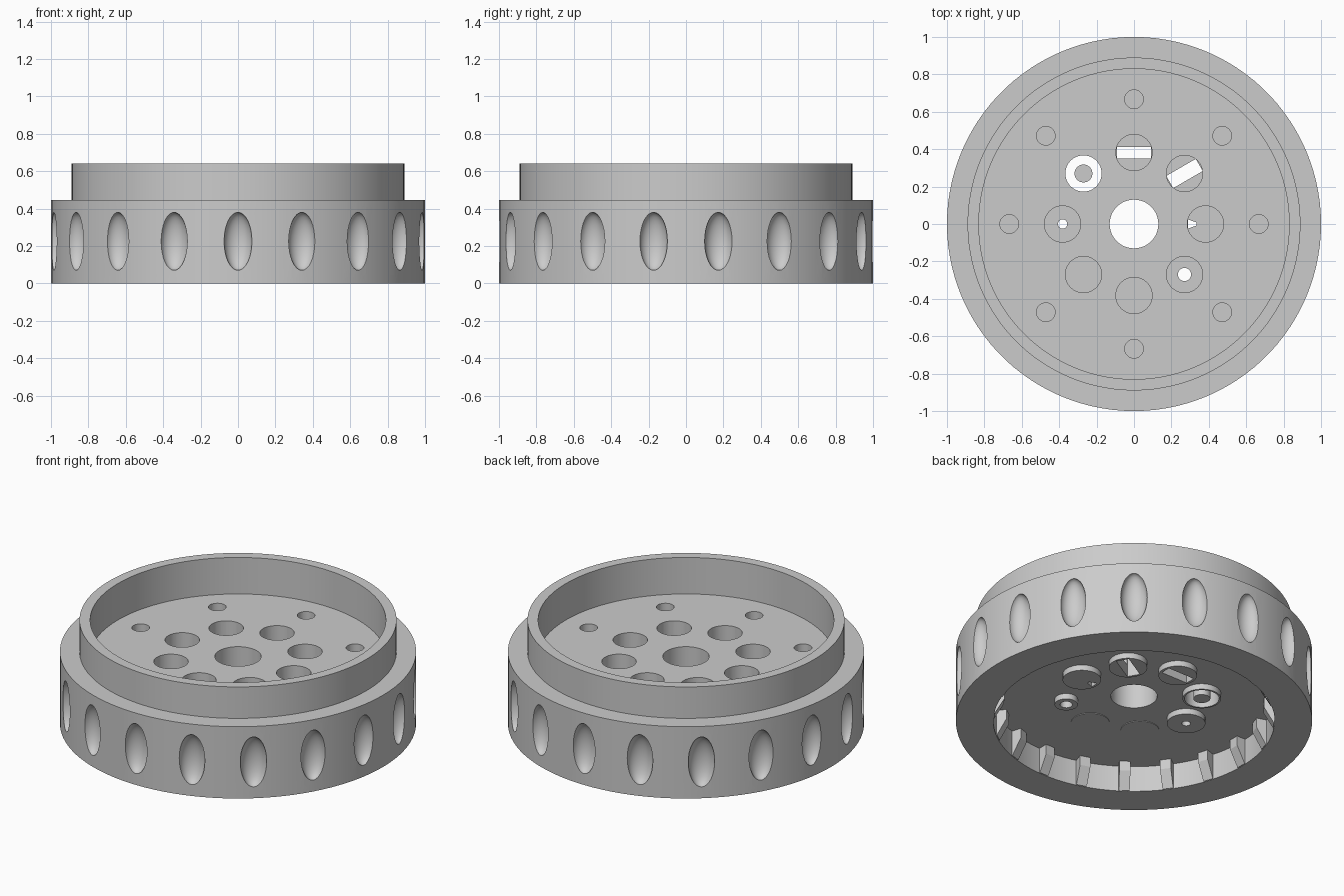
import bpy, bmesh
from math import sin, cos, pi, radians
from mathutils import Matrix, Vector

cube = bpy.data.objects.get("Cube")
if cube:
    bpy.data.objects.remove(cube)

grey = bpy.data.materials.new("grey_plastic")
grey.use_nodes = True
grey.diffuse_color = (0.6, 0.6, 0.6, 1)
grey.node_tree.nodes["Principled BSDF"].inputs["Base Color"].default_value = (0.6, 0.6, 0.6, 1)

FLOOR, DECK, POCKET, ORBIT = 0.16, 0.414, 0.20, 0.382


def make(name, bm):
    bmesh.ops.recalc_face_normals(bm, faces=bm.faces)
    mesh = bpy.data.meshes.new(name)
    bm.to_mesh(mesh)
    bm.free()
    mesh.materials.append(grey)
    ob = bpy.data.objects.new(name, mesh)
    bpy.context.collection.objects.link(ob)
    return ob


def polar(r, deg, z=0.0):
    return Vector((r * cos(radians(deg)), r * sin(radians(deg)), z))


def cylinder(bm, r, centre, z0, z1, segments=40):
    bmesh.ops.create_cone(bm, cap_ends=True, segments=segments, radius1=r, radius2=r, depth=z1 - z0,
                          matrix=Matrix.Translation((centre.x, centre.y, (z0 + z1) / 2)))


def prism(bm, outline, z0, z1):
    face = bm.faces.new([bm.verts.new((p.x, p.y, z0)) for p in outline])
    new = bmesh.ops.extrude_face_region(bm, geom=[face])["geom"]
    bmesh.ops.translate(bm, verts=[v for v in new if isinstance(v, bmesh.types.BMVert)],
                        vec=(0, 0, z1 - z0))


def slot(bm, centre, deg, width):
    along, across = polar(0.091, deg), polar(width / 2, deg + 90)
    prism(bm, [centre - along - across, centre + along - across,
               centre + along + across, centre - along + across], 0.05, 0.25)


def boolean(target, bm, operation):
    tool = make("boolean_helper", bm)
    tool.hide_render = True
    mod = target.modifiers.new("shape", 'BOOLEAN')
    mod.operation, mod.object, mod.solver = operation, tool, 'EXACT'
    bpy.context.view_layer.update()
    result = bpy.data.meshes.new_from_object(
        target.evaluated_get(bpy.context.evaluated_depsgraph_get()))
    target.modifiers.clear()
    target.data = result
    bpy.data.objects.remove(tool)


# Turned body: grip wall, upper collar and deck with a centre hole
bm = bmesh.new()
profile = [(0.13, FLOOR), (0.79, FLOOR), (0.79, 0), (1, 0), (1, 0.445), (0.89, 0.445),
           (0.89, 0.64), (0.83, 0.64), (0.83, DECK), (0.13, DECK)]
STEPS = 108
rings = [[bm.verts.new(polar(r, 360 * i / STEPS, z)) for r, z in profile] for i in range(STEPS)]
for i, ring in enumerate(rings):
    following = rings[(i + 1) % STEPS]
    for j in range(len(profile)):
        k = (j + 1) % len(profile)
        bm.faces.new((ring[j], following[j], following[k], ring[k]))
body = make("ring_body", bm)

# Bosses below the deck: angle, radius, height
bm = bmesh.new()
bosses = [(0, 0.108, 0.035), (45, 0.108, 0.035), (90, 0.108, 0.035), (135, 0.108, 0.035),
          (180, 0.108, 0.035), (225, 0.108, 0.004), (270, 0.108, 0.004), (315, 0.065, 0.035)]
for deg, r, height in bosses:
    cylinder(bm, r, polar(ORBIT, deg), FLOOR - height, FLOOR + 0.02)
boolean(body, bm, 'UNION')

# Pockets and small blind holes in the deck
bm = bmesh.new()
for i in range(8):
    deg = 45 * i
    bottom = 0.05 if deg == 135 else POCKET
    cylinder(bm, 0.097, polar(ORBIT, deg), bottom, 0.5)
    cylinder(bm, 0.05, polar(0.667, deg), 0.30, 0.5, 32)
# Finger dimples around the grip
for i in range(18):
    deg = 20 * i - 90
    place = (Matrix.Translation(polar(1.0, deg, 0.225)) @ Matrix.Rotation(radians(deg), 4, 'Z')
             @ Matrix.Diagonal((0.065, 0.075, 0.155, 1)))
    bmesh.ops.create_uvsphere(bm, u_segments=24, v_segments=16, radius=1, matrix=place)
boolean(body, bm, 'DIFFERENCE')

# Openings through the pocket floors
bm = bmesh.new()
slot(bm, polar(ORBIT, 90), 0, 0.062)
slot(bm, polar(ORBIT, 45), 30, 0.075)
prism(bm, [Vector((0.29, -0.024, 0)), Vector((0.335, -0.008, 0)),
           Vector((0.335, 0.008, 0)), Vector((0.29, 0.024, 0))], 0.05, 0.25)
cylinder(bm, 0.025, polar(ORBIT, 180), 0.05, 0.25, 24)
cylinder(bm, 0.035, polar(ORBIT, 315), 0.05, 0.25, 24)
boolean(body, bm, 'DIFFERENCE')

# Loose core inside the open ring tip
bm = bmesh.new()
cylinder(bm, 0.048, polar(ORBIT, 135), 0.125, POCKET, 24)
post = make("ring_tip_core", bm)

# Tapered teeth around the lower recess
bm = bmesh.new()
for i in range(20):
    deg = 18 * i - 90
    side = polar(0.031, deg + 90)
    ends = []
    for s in (-1, 1):
        ends.append([bm.verts.new(polar(r, deg, z) + side * s)
                     for r, z in ((0.80, 0.002), (0.785, 0.002), (0.73, 0.10), (0.73, FLOOR + 0.005),
                                  (0.80, FLOOR + 0.005))])
    bm.faces.new(ends[0])
    bm.faces.new(ends[1][::-1])
    for j in range(5):
        k = (j + 1) % 5
        bm.faces.new((ends[0][j], ends[1][j], ends[1][k], ends[0][k]))
make("inner_teeth", bm)

# Smooth curved walls, keep the edges crisp
bpy.ops.object.select_all(action='DESELECT')
for ob in (body, post):
    ob.select_set(True)
bpy.context.view_layer.objects.active = body
bpy.ops.object.shade_smooth_by_angle(angle=radians(30))
